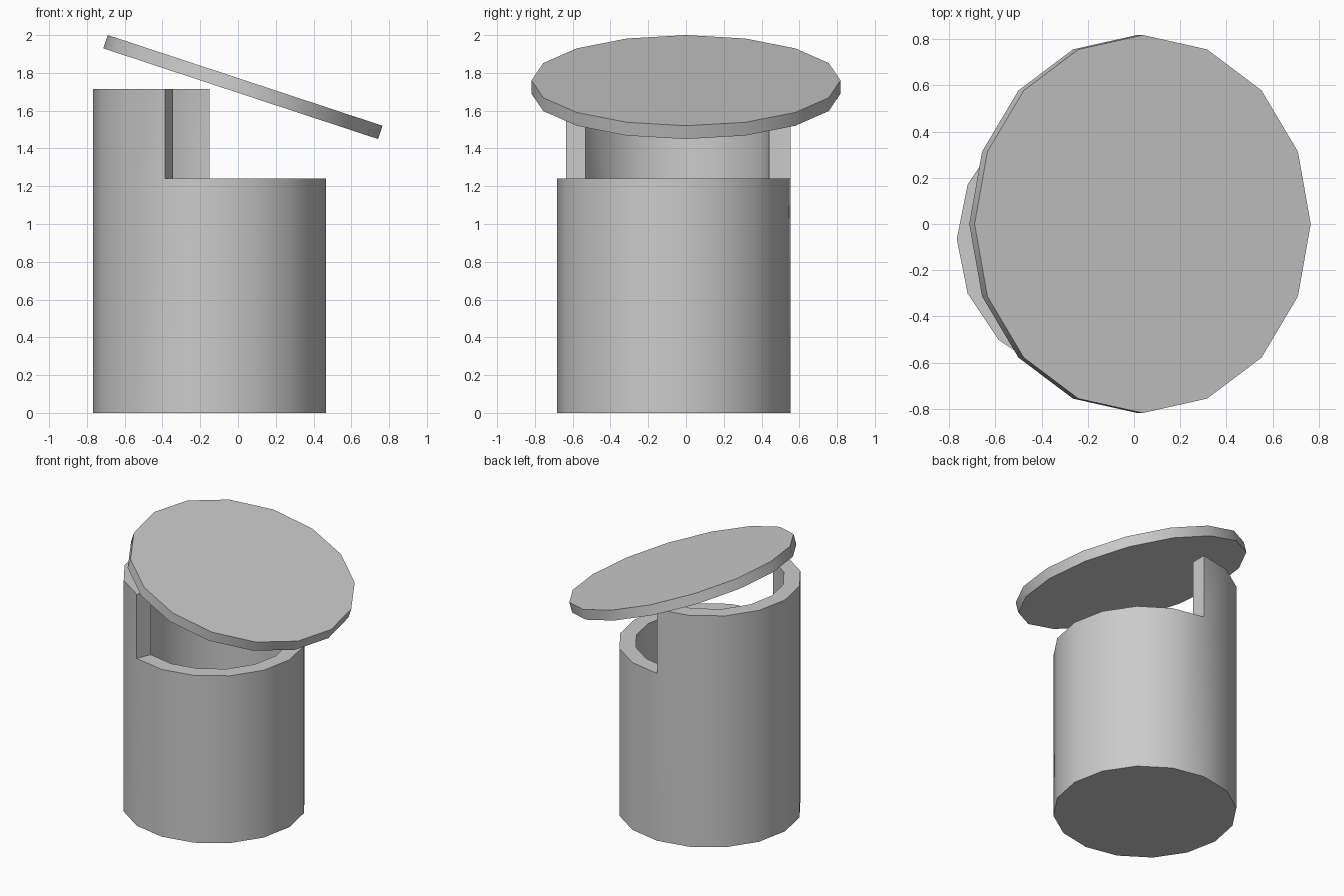
import bpy, bmesh, math

if "Cube" in bpy.data.objects:
    bpy.data.objects.remove(bpy.data.objects["Cube"])

N = 16
CX, CY = -0.15, -0.065
R_OUT, R_IN = 0.617, 0.505
FLOOR, LOW, HIGH = 0.11, 1.24, 1.715
TALL = range(4, 11)          # wall segments that rise to full height


def finish(name, bm):
    bmesh.ops.recalc_face_normals(bm, faces=bm.faces[:])
    for f in bm.faces:
        f.smooth = True
    mesh = bpy.data.meshes.new(name)
    bm.to_mesh(mesh)
    bm.free()
    mesh.set_sharp_from_angle(angle=math.radians(35))
    obj = bpy.data.objects.new(name, mesh)
    bpy.context.collection.objects.link(obj)
    return obj


# Hollow container with a stepped rim
bm = bmesh.new()


def ring(radius, z):
    return [bm.verts.new((CX + radius * math.cos(2 * math.pi * i / N),
                          CY + radius * math.sin(2 * math.pi * i / N), z))
            for i in range(N)]


def band(a, b, i):
    j = (i + 1) % N
    bm.faces.new((a[i], a[j], b[j], b[i]))


out0, out1, out2 = (ring(R_OUT, z) for z in (0, LOW, HIGH))
in0, in1, in2 = (ring(R_IN, z) for z in (FLOOR, LOW, HIGH))
bm.faces.new(out0)
bm.faces.new(in0)
for i in range(N):
    band(out0, out1, i)
    band(in0, in1, i)
    if i in TALL:
        band(out1, out2, i)
        band(in1, in2, i)
        band(out2, in2, i)
    else:
        band(out1, in1, i)
# End faces of the tall wall
for i in (TALL[0], TALL[-1] + 1):
    bm.faces.new((out1[i], out2[i], in2[i], in1[i]))
bmesh.ops.delete(bm, geom=[v for v in bm.verts if not v.link_faces], context='VERTS')
finish("container", bm)

# Tilted, slightly oval lid
bm = bmesh.new()
bmesh.ops.create_cone(bm, cap_ends=True, segments=N, radius1=1, radius2=1, depth=1)
# align vertices with the axes
a0 = min(abs(math.atan2(v.co.y, v.co.x)) for v in bm.verts)
if a0 > 0.01:
    c, s = math.cos(a0), math.sin(a0)
    for v in bm.verts:
        v.co.x, v.co.y = c * v.co.x - s * v.co.y, s * v.co.x + c * v.co.y
bmesh.ops.scale(bm, vec=(0.766, 0.818, 0.074), verts=bm.verts[:])
lid = finish("lid", bm)
lid.location = (0.026, 0, 1.725)
lid.rotation_euler = (0, math.radians(18.26), 0)
